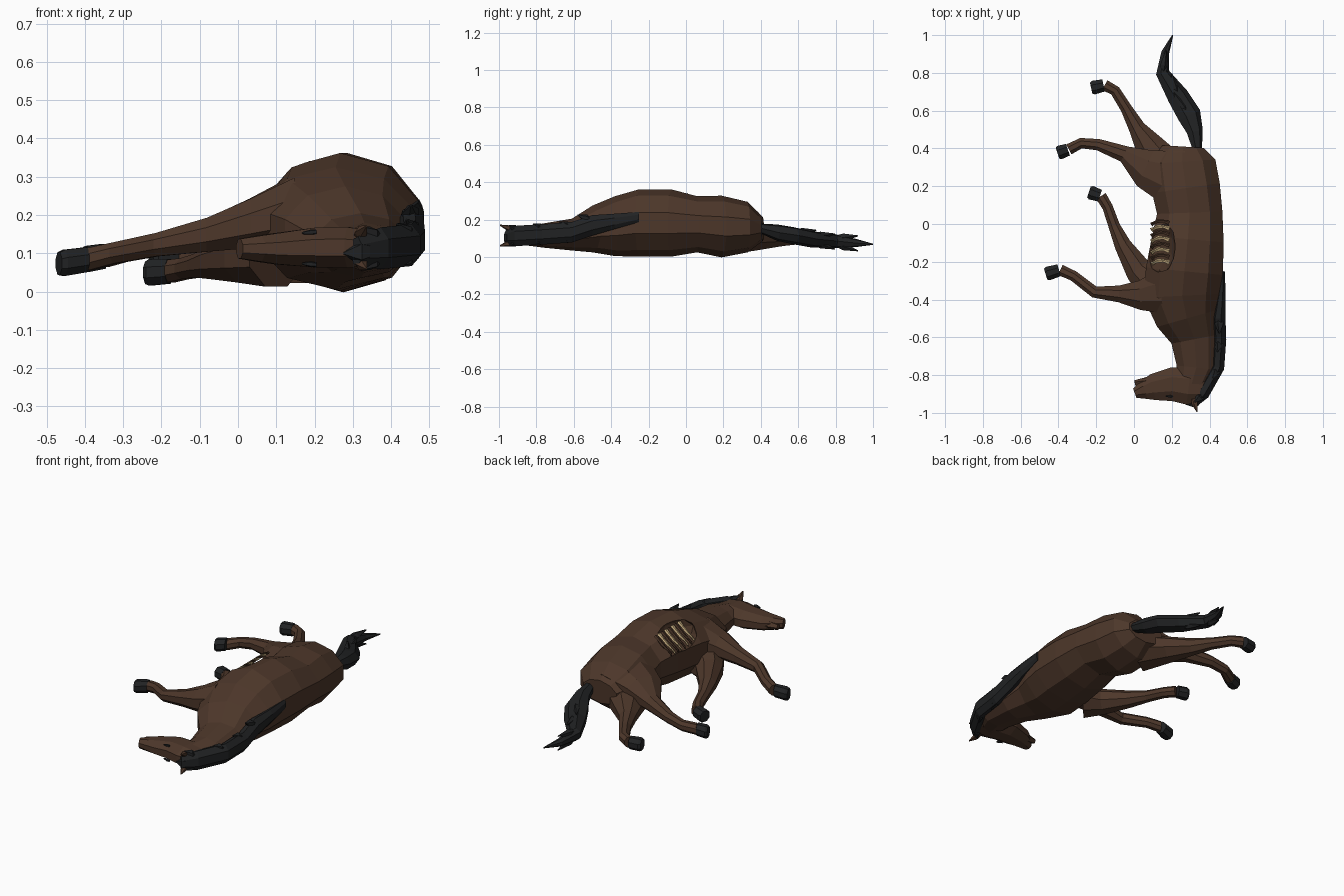
import bpy, bmesh, math
from mathutils import Vector

if "Cube" in bpy.data.objects:
    bpy.data.objects.remove(bpy.data.objects["Cube"])


def material(name, rgb):
    m = bpy.data.materials.new(name)
    m.diffuse_color = (*rgb, 1)
    m.use_nodes = True
    m.node_tree.nodes["Principled BSDF"].inputs["Base Color"].default_value = m.diffuse_color
    return m


HIDE = material("brown hide", (0.074, 0.038, 0.023))
BLACK = material("black hair and hoof", (0.015, 0.016, 0.017))
BONE = material("pale bone", (0.50, 0.37, 0.19))
FLESH = material("dark flesh", (0.062, 0.032, 0.019))


def loft(name, sections, mat, n=8):
    """Closed skin through rings (x, y, z, half width in plan[, half height])."""
    bm = bmesh.new()
    rings = []
    for i, s in enumerate(sections):
        a = sections[max(i - 1, 0)]
        b = sections[min(i + 1, len(sections) - 1)]
        side = Vector((a[1] - b[1], b[0] - a[0], 0)).normalized()
        ring = []
        for k in range(n):
            t = 2 * math.pi * (k + 0.5) / n
            ring.append(bm.verts.new(Vector(s[:3]) + side * s[3] * math.cos(t)
                                     + Vector((0, 0, s[-1] * math.sin(t)))))
        rings.append(ring)
    for p, q in zip(rings, rings[1:]):
        for k in range(n):
            j = (k + 1) % n
            bm.faces.new((p[k], p[j], q[j], q[k]))
    bm.faces.new(rings[0])
    bm.faces.new(rings[-1])
    bmesh.ops.recalc_face_normals(bm, faces=bm.faces)
    me = bpy.data.meshes.new(name)
    bm.to_mesh(me)
    bm.free()
    me.materials.append(mat)
    ob = bpy.data.objects.new(name, me)
    bpy.context.collection.objects.link(ob)
    return ob


def spike(name, start, end, r, mat, tip=.003):
    """Tapered lock, ear or splinter from start to end."""
    m = Vector(start).lerp(Vector(end), .35)
    return loft(name, [(*start, r * .7), (*m, r), (*end, tip)], mat, 5)


# Trunk and neck, from rump to poll
trunk = [
    (.26, .41, .15, .115, .065), (.255, .33, .16, .185, .135), (.275, .19, .163, .19, .165),
    (.295, .06, .175, .182, .15), (.285, -.08, .182, .20, .18), (.267, -.25, .182, .215, .18),
    (.255, -.38, .165, .215, .16), (.28, -.50, .150, .172, .125), (.32, -.61, .12, .13, .085),
    (.33, -.76, .115, .11, .065), (.29, -.90, .113, .07, .045)]
body = loft("body", trunk, HIDE, 10)

# Open wound cut into the flank
bpy.ops.mesh.primitive_ico_sphere_add(subdivisions=2, radius=1, location=(.14, -.12, .305))
cutter = bpy.context.object
cutter.name = "wound_cutter"
cutter.scale = (.095, .145, .055)
cutter.rotation_euler = (0, -.7, 0)
cutter.hide_render = True
cutter.data.materials.append(FLESH)
mod = body.modifiers.new("wound", "BOOLEAN")
mod.operation = "DIFFERENCE"
mod.solver = "EXACT"
mod.material_mode = "TRANSFER"
mod.object = cutter
bpy.context.view_layer.update()
cut_mesh = bpy.data.meshes.new_from_object(body.evaluated_get(bpy.context.evaluated_depsgraph_get()))
body.modifiers.clear()
body.data = cut_mesh
bpy.data.objects.remove(cutter)

# Ribs follow the barrel's ellipse across the wound, each with a flesh strip beside it
for i in range(4):
    for name, dy, mat, r in (("rib", 0, BONE, .013), ("flesh_strip", .03, FLESH, .012)):
        path = []
        for j in range(5):
            t = math.radians(117 + j * 10)
            path.append((.28 + .205 * math.cos(t), -.205 + i * .06 + dy + .012 * math.sin(j),
                         .178 + .175 * math.sin(t), r * (1 - .35 * (j % 2)), .008))
        loft(f"{name}_{i + 1}", path, mat, 5)

# Legs share one thickness profile; height eases from joint to hoof
PROFILE = (.12, .08, .048, .033, .030, .032, .04)


def leg(name, root, z_top, z_end, plan):
    rows = []
    for i, ((x, y), r) in enumerate(zip(plan, PROFILE)):
        z = z_end + (z_top - z_end) * (1 - i / 6) ** 1.5
        h = min(r, .02 + r * .62)
        rows.append((x, y, z, r * (root if i < 2 else 1), h))
    loft(name, rows[:-1], HIDE)
    cuff, hoof = rows[-2:]
    d = (Vector(hoof[:3]) - Vector(cuff[:3])) * .2
    loft(name.replace("leg", "hoof"), [(*(Vector(cuff[:3]) + d * .5), cuff[3] * 1.1),
         (*hoof[:3], hoof[3], .037), (*(Vector(hoof[:3]) + d), hoof[3] * .8)], BLACK)


leg("upper_hind_leg", 1.4, .205, .085, [(.22, .24), (.06, .295), (-.05, .37), (-.19, .42),
                                        (-.28, .428), (-.345, .395), (-.395, .378)])
leg("lower_hind_leg", 1.1, .11, .095, [(.18, .27), (.09, .40), (.015, .51), (-.04, .61),
                                       (-.10, .705), (-.155, .735), (-.215, .722)])
leg("upper_front_leg", 1.05, .21, .075, [(.14, -.36), (.03, -.377), (-.08, -.37), (-.21, -.36),
                                         (-.32, -.275), (-.39, -.243), (-.455, -.262)])
leg("lower_front_leg", .95, .10, .05, [(.10, -.31), (.02, -.24), (-.06, -.11), (-.105, -.01),
                                       (-.14, .09), (-.175, .148), (-.228, .166)])

# Head with parted jaws
loft("head", [(.37, -.87, .113, .08, .045), (.29, -.86, .115, .105, .058), (.20, -.848, .115, .097, .056),
              (.10, -.864, .112, .075, .044), (.055, -.878, .112, .055, .037), (.004, -.896, .112, .028)], HIDE)
spike("lower_jaw", (.15, -.83, .112), (.004, -.842, .112), .032, HIDE, .015)
for label, up in (("upper", 1), ("lower", -1)):
    spike(label + "_ear", (.315, -.925, .113 + up * .033), (.335, -.995, .115 + up * .055), .018, HIDE)
    spike(label + "_eye", (.205, -.915, .113 + up * .043), (.168, -.912, .113 + up * .04), .008, BLACK)
spike("forelock", (.34, -.94, .105), (.275, -.955, .10), .035, BLACK)

# Mane follows the crest of the trunk sections
mane = []
for i, (x, y, z, r, h) in enumerate(trunk[5:]):
    mane.append((x + r - .012 + .006 * min(i, 3), y, z + .032 * (1 - i / 5),
                 min(.036, .012 + .012 * i), min(.056, .028 + .014 * i)))
mane.append((.31, -.96, .105, .02, .04))
loft("mane", mane, BLACK, 7)
for i, (x, y, z, r, h) in enumerate(mane[2:6]):
    for up in (1, -1):
        spike(f"mane_lock_{i + 1}_{'upper' if up > 0 else 'under'}", (x, y, z + up * .02),
              (x - .015 * i, y - .08 + .012 * i, z + up * .055), .026, BLACK)

# Tail sweeping out behind with pointed strands
tail = [(.335, .39, .155, .025), (.32, .49, .13, .045), (.29, .575, .115, .066, .047), (.23, .675, .095, .06, .045),
        (.15, .80, .085, .038), (.165, .91, .075, .022), (.205, 1.0, .068, .003)]
loft("tail", tail, BLACK, 7)
for i, s in enumerate(tail[2:5]):
    for up in (1, -1):
        spike(f"tail_strand_{i + 1}_{'upper' if up > 0 else 'under'}", (s[0], s[1], s[2] + up * .015),
              (s[0] - .08 + .05 * i, s[1] + .12, s[2] + up * .04 - .012), .022, BLACK)
